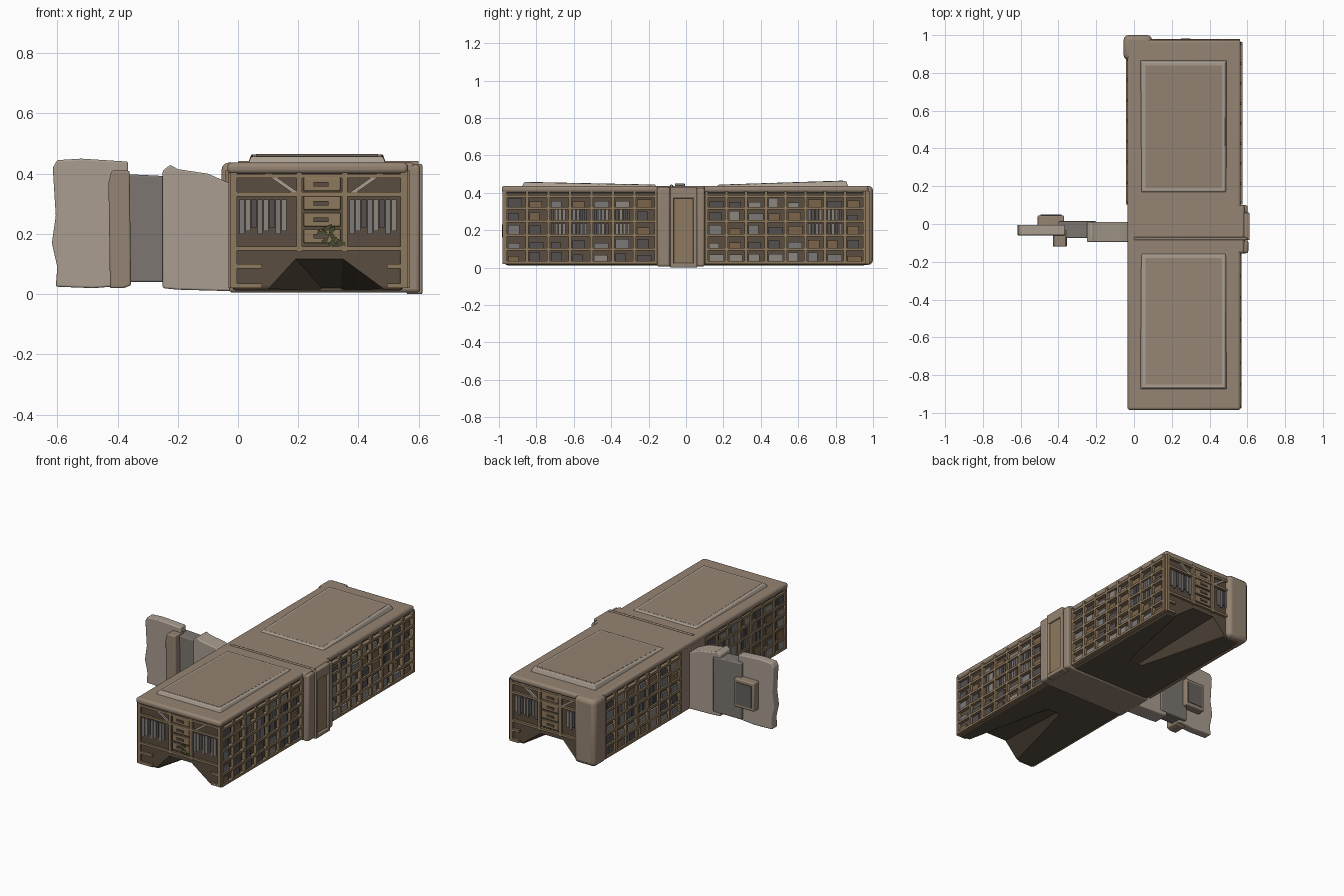
import bpy, bmesh, random
from mathutils import Vector

if "Cube" in bpy.data.objects:
    bpy.data.objects.remove(bpy.data.objects["Cube"])

random.seed(4)
mats = {}


def finish(bm, name, color, bevel=0.0):
    me = bpy.data.meshes.new(name)
    bmesh.ops.recalc_face_normals(bm, faces=bm.faces)
    bm.to_mesh(me)
    bm.free()
    ob = bpy.data.objects.new(name, me)
    bpy.context.collection.objects.link(ob)
    if color not in mats:
        mats[color] = bpy.data.materials.new("tone_%d" % len(mats))
        mats[color].diffuse_color = (*color, 1)
    me.materials.append(mats[color])
    if bevel:
        mod = ob.modifiers.new("soft_edges", 'BEVEL')
        mod.width, mod.segments = bevel, 3
        for p in me.polygons:
            p.use_smooth = True
        bpy.context.view_layer.objects.active = ob
        ob.select_set(True)
        bpy.ops.object.shade_smooth_by_angle()
        ob.select_set(False)
    return ob


def boxes(name, items, color, bevel=0.0):
    """One object from a list of (low corner, high corner) boxes."""
    bm = bmesh.new()
    for lo, hi in items:
        lo, hi = Vector(lo), Vector(hi)
        vs = bmesh.ops.create_cube(bm, size=1)["verts"]
        for v in vs:
            v.co = Vector(c * s for c, s in zip(v.co, hi - lo)) + (lo + hi) / 2
    return finish(bm, name, color, bevel)


def loft(name, a, b, color, bevel=0.0):
    """Solid between two outlines with equal point counts."""
    bm = bmesh.new()
    va, vb = [bm.verts.new(p) for p in a], [bm.verts.new(p) for p in b]
    bm.faces.new(va)
    bm.faces.new(vb)
    n = len(a)
    for i in range(n):
        bm.faces.new((va[i], va[(i + 1) % n], vb[(i + 1) % n], vb[i]))
    return finish(bm, name, color, bevel)


TAN = (0.30, 0.23, 0.17)
WOOD = (0.27, 0.19, 0.11)
DARK = (0.10, 0.075, 0.05)
PALE = (0.40, 0.34, 0.28)
CLOTH = [(0.20, 0.19, 0.19), (0.27, 0.24, 0.21), (0.09, 0.08, 0.08), (0.20, 0.13, 0.07)]

# long carcass with a tapering slot cut under each end
core = boxes("wardrobe_carcass", [((-0.02, -0.968, 0.012), (0.55, 0.965, 0.42))], DARK, 0.015)
for s, tag in ((-1, "front"), (1, "back")):
    cut = loft(tag + "_slot_cutter",
               [(0.08, s * 1.05, -0.05), (0.50, s * 1.05, -0.05), (0.50, s * 1.05, 0.02),
                (0.35, s * 1.05, 0.13), (0.18, s * 1.05, 0.13), (0.08, s * 1.05, 0.02)],
               [(0.26, s * 0.38, -0.05), (0.36, s * 0.38, -0.05), (0.36, s * 0.38, 0.01),
                (0.34, s * 0.38, 0.02), (0.28, s * 0.38, 0.02), (0.26, s * 0.38, 0.01)], DARK)
    cut.hide_render = True
    cut.display_type = 'WIRE'
    mod = core.modifiers.new("slot", 'BOOLEAN')
    mod.operation, mod.object = 'DIFFERENCE', cut
    cut.hide_set(True)

# roof slab and the two raised roof panels
boxes("roof", [((-0.035, -0.985, 0.40), (0.565, 0.975, 0.437))], TAN, 0.014)
for y0, y1, z0, z1, tag in ((-0.88, -0.15, 0.457, 0.443, "front"), (0.16, 0.87, 0.443, 0.464, "back")):
    def ring(i, dz):
        return [(0.03 + i, y0 + i, z0 + dz), (0.495 - i, y0 + i, z0 + dz),
                (0.495 - i, y1 - i, z1 + dz), (0.03 + i, y1 - i, z1 + dz)]
    low = [(x, y, 0.425) for x, y, z in ring(0, 0)]
    loft(tag + "_roof_panel_rim", low, ring(0.014, 0), PALE, 0.004)
    loft(tag + "_roof_panel", [(x, y, 0.43) for x, y, z in ring(0.03, 0)], ring(0.03, 0.001), TAN)

# shelving on the four long wall sections
rows = [0.02, 0.09, 0.165, 0.24, 0.31, 0.375]


def wall(name, x_in, x_out, y0, y1, hang):
    x0, x1 = sorted((x_in, x_out))
    mid = x_in + (x_out - x_in) * 0.6
    boards, goods = [], {c: [] for c in CLOTH}
    n = round((y1 - y0) / 0.11)
    step = (y1 - y0) / n
    for z in rows:
        boards.append(((x0, y0, z), (x1, y1, z + 0.014)))
    for i in range(n + 1):
        y = y0 + i * step
        boards.append(((x0, y - 0.008, 0.02), (x1, y + 0.008, 0.41)))
    m0, m1 = sorted((x_in, mid))
    for i in range(n):
        ya = y0 + i * step + 0.014
        for j, z in enumerate(rows[:-1]):
            if hang[0] <= i <= hang[1] and j in (2, 3):
                for k in range(4):
                    y = ya + k * 0.02
                    goods[random.choice(CLOTH[:3])].append(((m0, y, z + 0.012), (m1, y + 0.016, z + 0.07)))
            else:
                w = random.uniform(0.05, 0.08)
                h = random.uniform(0.025, 0.05)
                goods[random.choice(CLOTH)].append(((m0, ya, z + 0.01), (m1, ya + w, z + 0.014 + h)))
    boxes(name + "_shelves", boards, WOOD)
    for k, (c, items) in enumerate(goods.items()):
        if items:
            boxes("%s_goods_%d" % (name, k), items, c)


wall("right_front", 0.545, 0.570, -0.965, -0.16, (2, 5))
wall("right_back", 0.545, 0.575, 0.11, 0.955, (5, 6))
wall("left_front", -0.015, -0.032, -0.965, -0.16, (2, 5))
wall("left_back", -0.015, -0.042, 0.11, 0.87, (2, 5))

# end walls: drawers in the middle, rails of clothes each side, above the slot
for s, tag in ((-1, "front"), (1, "back")):
    def eb(x0, x1, z0, z1, d=0.98):
        ys = sorted((s * 0.96, s * d))
        return ((x0, ys[0], z0), (x1, ys[1], z1))
    frame = [eb(-0.02, 0.56, z, z + 0.014) for z in (0.145, 0.325, 0.385)]
    frame += [eb(x, x + 0.018, 0.14, 0.41) for x in (0.195, 0.345)]
    frame += [eb(x, x + 0.022, 0.02, 0.41) for x in (-0.025, 0.54)]
    frame += [eb(-0.02, 0.08, z, z + 0.016) for z in (0.02, 0.085)]
    frame += [eb(0.495, 0.555, z, z + 0.016) for z in (0.02, 0.085)]
    boxes(tag + "_end_frame", frame, WOOD)
    boxes(tag + "_drawers", [eb(0.218, 0.34, z, z + 0.045, 0.976) for z in (0.17, 0.225, 0.28, 0.342)], WOOD, 0.004)
    boxes(tag + "_drawer_handles", [eb(0.25, 0.30, z, z + 0.015, 0.981) for z in (0.185, 0.24, 0.295, 0.357)], DARK)
    for k in range(3):
        boxes("%s_hanging_clothes_%d" % (tag, k),
              [eb(x0 + i * 0.02, x0 + i * 0.02 + 0.016, 0.20 + 0.01 * (i % 3), 0.315, 0.974)
               for x0 in (0.005, 0.37) for i in range(8) if i % 3 == k], CLOTH[k])
    # diagonal braces under the roof
    for xa, xb, side in ((0.09, 0.19, "left"), (0.46, 0.36, "right")):
        pts = [(xa, 0.40), (xa + 0.022, 0.40), (xb + 0.022, 0.33), (xb, 0.33)]
        loft("%s_%s_brace" % (tag, side), [(x, s * 0.96, z) for x, z in pts],
             [(x, s * 0.978, z) for x, z in pts], PALE)

# small plant above the front slot
leaves = bmesh.new()
for i in range(14):
    x, z = random.uniform(0.27, 0.35), random.uniform(0.15, 0.21)
    tip = Vector((x + random.uniform(-0.02, 0.02), -0.984, z + 0.025))
    leaves.faces.new([leaves.verts.new(p) for p in
                      ((x, -0.976, z), (x + 0.01, -0.983, z + 0.012), tip, (x - 0.01, -0.983, z + 0.012))])
finish(leaves, "plant_leaves", (0.09, 0.10, 0.04))

# plain pillar at the back left corner
boxes("corner_pillar", [((-0.055, 0.87, 0.015), (0.095, 1.0, 0.437))], TAN, 0.025)

# central band wrapping the carcass, with door on the right
boxes("central_band", [((-0.03, -0.155, 0.005), (0.585, 0.10, 0.437))], TAN, 0.012)
boxes("band_pilasters", [((0.54, -0.155, 0.005), (0.605, -0.085, 0.43)),
                         ((0.54, 0.055, 0.005), (0.602, 0.10, 0.425))], TAN, 0.012)
boxes("door_frame", [((0.56, -0.085, 0.0), (0.612, 0.06, 0.025)), ((0.56, -0.085, 0.37), (0.612, 0.06, 0.432)),
                     ((0.56, -0.085, 0.0), (0.612, -0.065, 0.43)), ((0.56, 0.038, 0.0), (0.612, 0.06, 0.43))], TAN, 0.005)
boxes("door", [((0.56, -0.068, 0.02), (0.60, 0.042, 0.375))], WOOD, 0.004)
boxes("band_ridge", [((0.0, -0.085, 0.42), (0.60, -0.07, 0.443))], TAN, 0.005)

# side wing: uneven upright wall panels running out to the left


def panel(name, outline, y0, y1, color):
    loft(name, [(x, y0, z) for x, z in outline], [(x, y1, z) for x, z in outline], color, 0.006)


panel("wing_inner_wall", [(-0.02, 0.01), (-0.02, 0.365), (-0.10, 0.40), (-0.20, 0.415), (-0.225, 0.43),
                          (-0.25, 0.41), (-0.25, 0.02), (-0.20, 0.015)], -0.095, 0.01, PALE)
panel("wing_recess_wall", [(-0.20, 0.04), (-0.20, 0.39), (-0.40, 0.40), (-0.40, 0.04)], -0.075, 0.015, (0.20, 0.18, 0.16))
panel("wing_post", [(-0.355, 0.03), (-0.36, 0.41), (-0.42, 0.41), (-0.43, 0.37), (-0.425, 0.02), (-0.38, 0.02)],
      -0.12, -0.03, TAN)
panel("wing_outer_wall", [(-0.36, 0.03), (-0.365, 0.44), (-0.52, 0.45), (-0.60, 0.445), (-0.615, 0.42),
                          (-0.605, 0.26), (-0.618, 0.17), (-0.60, 0.09), (-0.605, 0.025), (-0.48, 0.02)],
      -0.06, -0.005, PALE)
# window box on the rear of the wing
boxes("wing_window_box", [((-0.51, -0.02, 0.13), (-0.37, 0.045, 0.31))], TAN, 0.006)
boxes("wing_window_pane", [((-0.495, 0.03, 0.15), (-0.385, 0.049, 0.29))], (0.13, 0.12, 0.11))

for m in bpy.data.materials:
    if m.users and not m.is_grease_pencil:
        m.use_nodes = True
        m.node_tree.nodes["Principled BSDF"].inputs["Base Color"].default_value = m.diffuse_color
